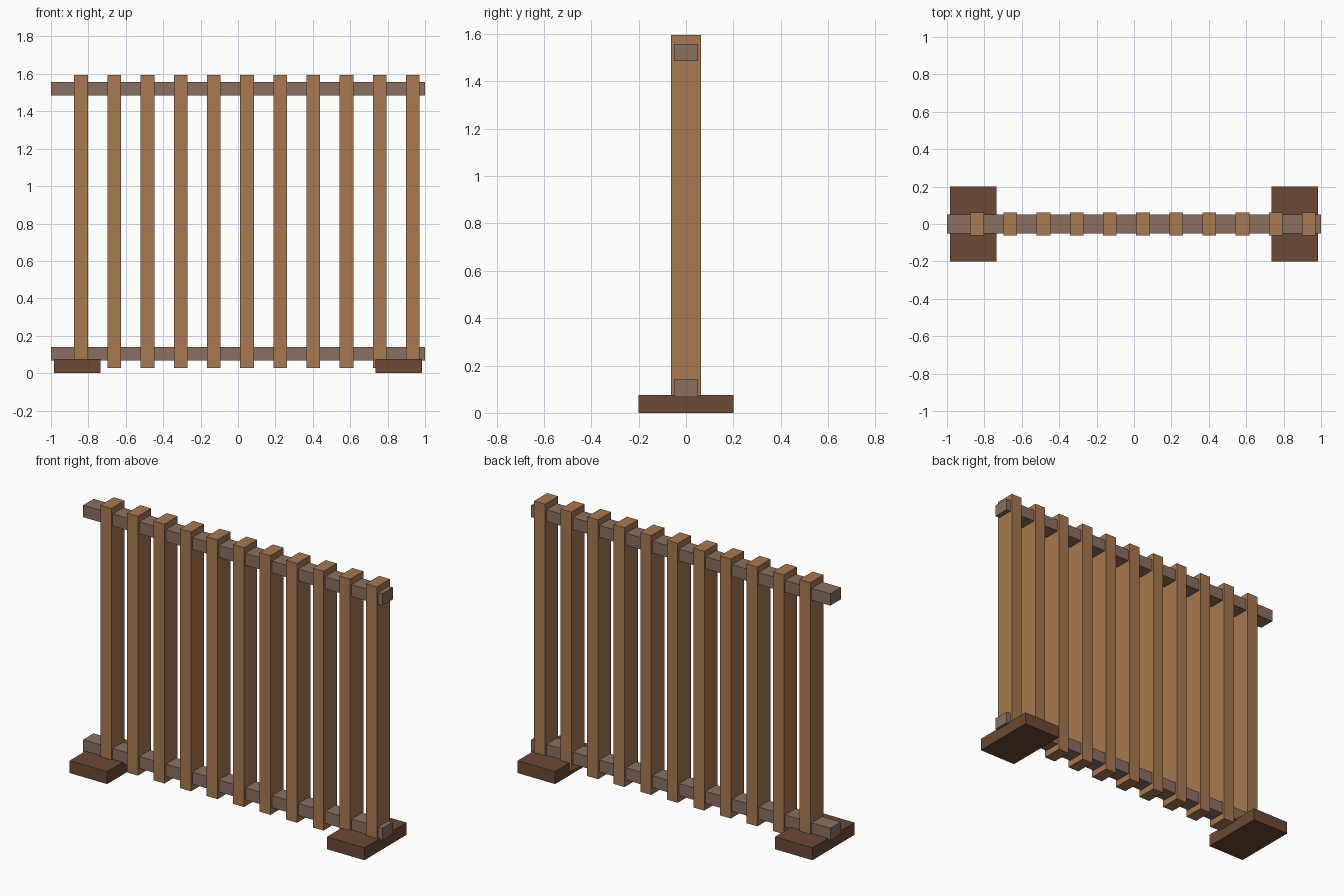
import bpy

cube = bpy.data.objects.get("Cube")
if cube:
    bpy.data.objects.remove(cube, do_unlink=True)


def srgb(r, g, b):
    def lin(c):
        c /= 255
        return c / 12.92 if c <= 0.04045 else ((c + 0.055) / 1.055) ** 2.4
    return (lin(r), lin(g), lin(b), 1.0)


def material(name, color):
    m = bpy.data.materials.new(name)
    m.use_nodes = True
    m.diffuse_color = color
    m.node_tree.nodes["Principled BSDF"].inputs["Base Color"].default_value = color
    return m


def box(name, x, y, z, mat):
    """Box from (min, max) ranges along each axis."""
    ranges = (x, y, z)
    bpy.ops.mesh.primitive_cube_add(size=1, location=[(a + b) / 2 for a, b in ranges])
    ob = bpy.context.object
    ob.name = name
    ob.scale = [b - a for a, b in ranges]
    bpy.ops.object.transform_apply(location=False, rotation=False, scale=True)
    ob.data.materials.append(mat)
    return ob


slat_wood = material("light_brown_wood", srgb(167, 121, 80))
rail_wood = material("grey_brown_wood", srgb(139, 112, 96))
foot_wood = material("dark_brown_wood", srgb(108, 73, 51))

# Feet at both ends
for side, s in (("left", 1), ("right", -1)):
    box(f"{side}_foot", sorted((s * 0.735, s * 0.985)), (-0.2, 0.2), (0, 0.075), foot_wood)

# Horizontal rails running through the slats
box("bottom_rail", (-1, 1), (-0.05, 0.05), (0.067, 0.14), rail_wood)
box("top_rail", (-1, 1), (-0.05, 0.05), (1.485, 1.557), rail_wood)

# Evenly spaced upright slats, set slightly towards the left end
COUNT, FIRST, STEP = 11, -0.839, 0.1774
for i in range(COUNT):
    cx = FIRST + i * STEP
    box(f"slat_{i + 1}", (cx - 0.0365, cx + 0.0365), (-0.0625, 0.0625), (0.028, 1.595), slat_wood)
